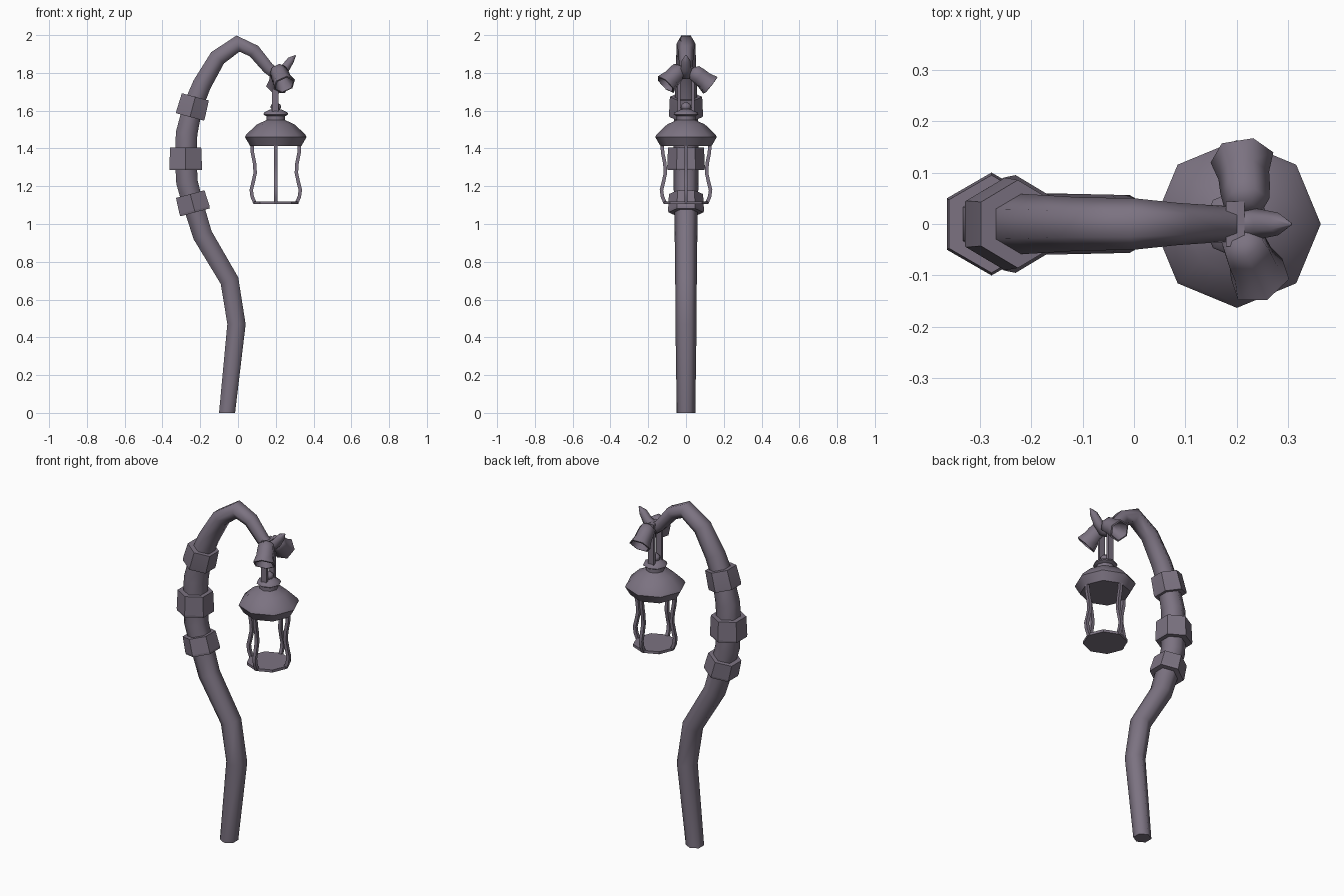
import bpy, bmesh, math
from mathutils import Vector, Matrix

if "Cube" in bpy.data.objects:
    bpy.data.objects.remove(bpy.data.objects["Cube"])

# Dark purple-grey metal
metal = bpy.data.materials.new("dark_metal")
metal.diffuse_color = (.2, .17, .22, 1)
metal.use_nodes = True
metal.node_tree.nodes["Principled BSDF"].inputs["Base Color"].default_value = metal.diffuse_color


def finish(name, bm, angle=35):
    bmesh.ops.recalc_face_normals(bm, faces=bm.faces)
    me = bpy.data.meshes.new(name)
    bm.to_mesh(me)
    bm.free()
    me.materials.append(metal)
    ob = bpy.data.objects.new(name, me)
    bpy.context.collection.objects.link(ob)
    bpy.ops.object.select_all(action='DESELECT')
    ob.select_set(True)
    bpy.context.view_layer.objects.active = ob
    bpy.ops.object.shade_smooth_by_angle(angle=math.radians(angle))
    return ob


def skin(bm, rings):
    """Bridge successive vertex loops and cap both ends."""
    loops = [[bm.verts.new(p) for p in r] for r in rings]
    n = len(loops[0])
    for a, b in zip(loops, loops[1:]):
        for i in range(n):
            j = (i + 1) % n
            bm.faces.new((a[i], a[j], b[j], b[i]))
    bm.faces.new(loops[0][::-1])
    bm.faces.new(loops[-1])


def tube(name, pts, sides=6, rot=90, angle=68):
    """Sweep along (x, z, radius) points lying in the y = 0 plane."""
    P = [Vector((x, 0, z)) for x, z, r in pts]
    Y = Vector((0, 1, 0))
    rings = []
    for i, p in enumerate(P):
        t = (P[min(i + 1, len(P) - 1)] - P[max(i - 1, 0)]).normalized()
        if p.z == 0:
            t = Vector((0, 0, 1))
        n = Y.cross(t)
        ring = []
        for k in range(sides):
            a = math.radians(rot) + 2 * math.pi * k / sides
            ring.append(p + pts[i][2] * (n * math.cos(a) + Y * math.sin(a)))
        rings.append(ring)
    bm = bmesh.new()
    skin(bm, rings)
    return finish(name, bm, angle)


def lathe(name, profile, sides, loc, axis=(0, 0, 1), rot=0, angle=35):
    """Revolve (radius, height) points round an axis starting at loc."""
    M = Matrix.Translation(loc) @ Vector((0, 0, 1)).rotation_difference(Vector(axis)).to_matrix().to_4x4()
    rings = []
    for r, h in profile:
        rings.append([M @ Vector((r * math.cos(a), r * math.sin(a), h)) for a in
                      (math.radians(rot) + 2 * math.pi * k / sides for k in range(sides))])
    bm = bmesh.new()
    skin(bm, rings)
    return finish(name, bm, angle)


# Crooked post that arches over to the lantern
tube("post", [(-.058, 0, .049), (-.008, .47, .056), (-.045, .70, .057), (-.187, .94, .06),
              (-.24, 1.11, .063), (-.27, 1.22, .066), (-.277, 1.35, .066), (-.272, 1.48, .066),
              (-.24, 1.62, .06), (-.19, 1.74, .057), (-.108, 1.88, .052), (0, 1.955, .05),
              (.085, 1.915, .041), (.16, 1.825, .036), (.205, 1.79, .034)])

# Tip that curls up at the end of the arch
tube("curled_tip", [(.18, 1.80, .034), (.215, 1.795, .034), (.25, 1.825, .028), (.28, 1.868, .022),
                    (.305, 1.893, .003)])

# Three hexagonal collars
for nm, x, z, r, h, tilt in [("lower_collar", -.24, 1.11, .095, .10, -15),
                             ("middle_collar", -.277, 1.345, .1, .12, 0),
                             ("upper_collar", -.24, 1.62, .09, .11, 15)]:
    t = math.radians(tilt)
    ax = Vector((math.sin(t), 0, math.cos(t)))
    lathe(nm, [(r * .98, 0), (r, .012), (r * .95, h)], 6, Vector((x, 0, z)) - ax * h / 2, ax, 30, 10)

# Bell-shaped flowers either side of the tip
bell = [(.02, 0), (.045, .018), (.049, .05), (.05, .085), (.062, .13), (.053, .132), (.038, .08), (.02, .04)]
lathe("bell_flower_front", bell, 6, (.205, -.022, 1.828), (.04, -.085, -.09), 0, 65)
lathe("bell_flower_back", bell, 6, (.22, .028, 1.815), (-.01, .1, -.08), 0, 65)

# Strap looped over the arch, holding the lantern
bm = bmesh.new()
for cy, cz, sy, sz in [(-.036, 1.71, .016, .23), (.036, 1.71, .016, .23), (0, 1.825, .088, .014)]:
    bmesh.ops.create_cube(bm, size=1, matrix=Matrix.Translation((.197, cy, cz)) @ Matrix.Diagonal((.036, sy, sz, 1)))
finish("hanging_strap", bm)

# Lantern roof, cap, finial and floor
lathe("lantern_roof", [(.135, 1.412), (.163, 1.46), (.155, 1.475), (.10, 1.527), (.05, 1.55), (.05, 1.572)],
      8, (.2, 0, 0), angle=50)
lathe("lantern_cap", [(.045, 1.568), (.066, 1.58), (.062, 1.59), (.03, 1.606), (.02, 1.608)], 8, (.2, 0, 0), angle=50)
lathe("lantern_finial", [(.015, 1.60), (.028, 1.615), (.026, 1.63), (.008, 1.645)], 8, (.2, 0, 0), angle=60)
lathe("lantern_floor", [(.119, 1.105), (.119, 1.12)], 8, (.2, 0, 0))

# Four curved cage bars
for k in range(4):
    bar = tube("cage_bar_%d" % (k + 1), [(.126, 1.43, .013), (.124, 1.38, .013), (.112, 1.32, .013),
               (.109, 1.27, .013), (.12, 1.22, .013), (.13, 1.18, .013), (.125, 1.145, .013), (.11, 1.11, .013)],
               4, 45)
    bar.location = (.2, 0, 0)
    bar.rotation_euler = (0, 0, k * math.pi / 2)
